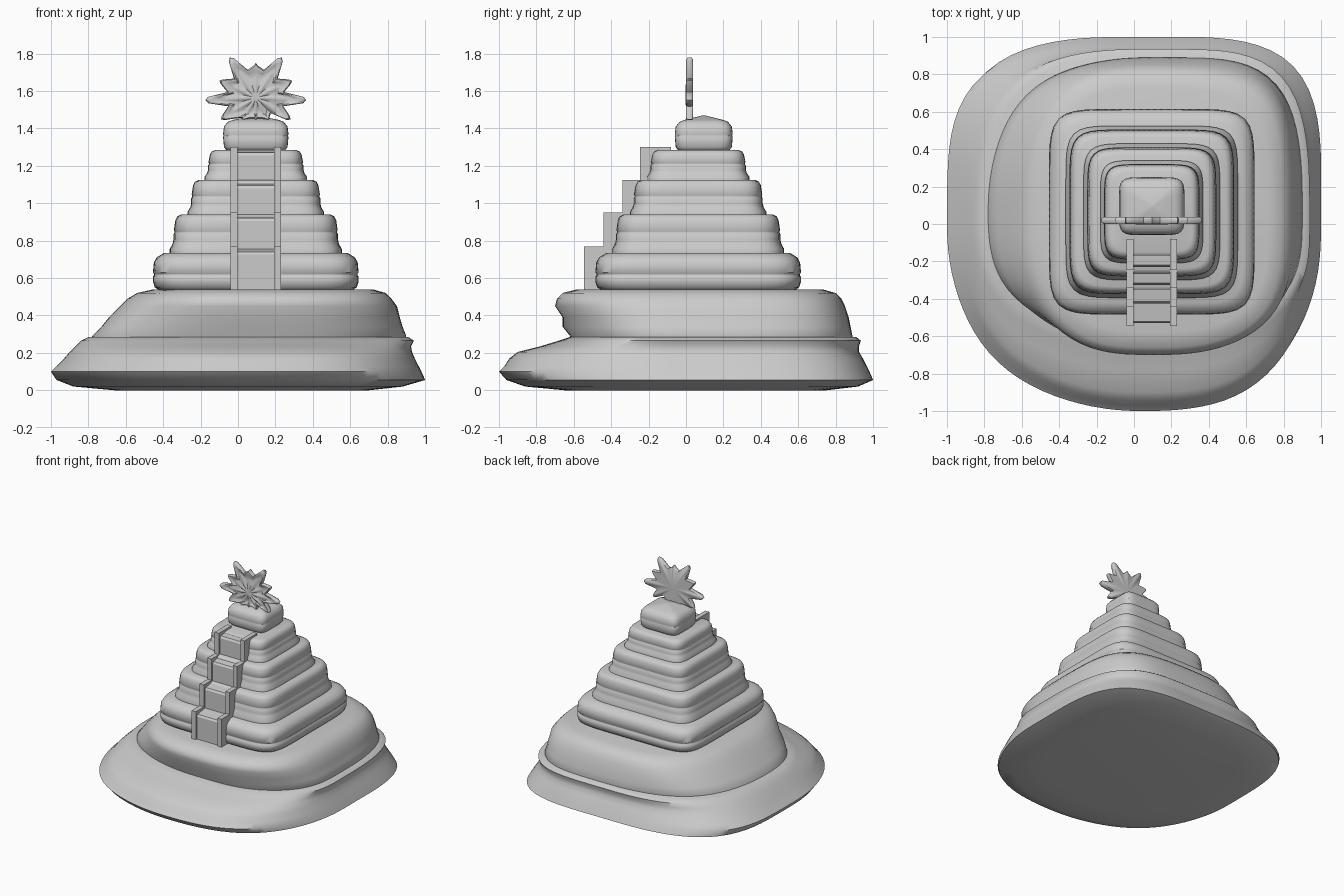
import bpy, math

cube = bpy.data.objects.get("Cube")
if cube:
    bpy.data.objects.remove(cube, do_unlink=True)

stone = bpy.data.materials.new("pale grey stone")
stone.use_nodes = True
GREY = (0.6, 0.6, 0.6, 1)
stone.diffuse_color = GREY
stone.node_tree.nodes["Principled BSDF"].inputs["Base Color"].default_value = GREY

CX, CY = 0.095, 0.065   # axis of the pyramid


def add_mesh(name, verts, faces, angle=40):
    mesh = bpy.data.meshes.new(name)
    mesh.from_pydata(verts, [], faces)
    mesh.materials.append(stone)
    obj = bpy.data.objects.new(name, mesh)
    bpy.context.collection.objects.link(obj)
    bpy.ops.object.select_all(action='DESELECT')
    obj.select_set(True)
    bpy.context.view_layer.objects.active = obj
    bpy.ops.object.shade_smooth_by_angle(angle=math.radians(angle))
    return obj


def loft(name, rings, low, high, centre, count=96, wobble=0.0):
    """Stack rounded squares given as (z, left, right, front, back); low and
    high hold one roundness exponent per quadrant for the first and last ring."""
    cx, cy = centre
    verts, faces = [], []
    for k, (z, x0, x1, y0, y1) in enumerate(rings):
        t = k / (len(rings) - 1)
        for i in range(count):
            a = 2 * math.pi * i / count
            c, s = math.cos(a), math.sin(a)
            q = i * 4 // count
            n = low[q] + t * (high[q] - low[q])
            r = (abs(c) ** n + abs(s) ** n) ** (-1 / n)
            r *= 1 + wobble * math.sin(5 * a + 9 * z) * math.sin(2 * a) ** 2
            verts.append((cx + r * c * (x1 - cx if c > 0 else cx - x0),
                          cy + r * s * (y1 - cy if s > 0 else cy - y0), z))
    for k in range(len(rings) - 1):
        for i in range(count):
            j = (i + 1) % count
            a, b = k * count, (k + 1) * count
            faces.append((a + i, a + j, b + j, b + i))
    faces.append(tuple(reversed(range(count))))
    top = (len(rings) - 1) * count
    faces.append(tuple(range(top, top + count)))
    return add_mesh(name, verts, faces, 55)


def square_tier(name, z0, z1, half, profile, n):
    """Pyramid tier from a profile of (height fraction, inset)."""
    rings = []
    for t, inset in profile:
        h = half - inset
        rings.append((z0 + t * (z1 - z0), CX - h, CX + h, CY - h, CY + h))
    loft(name, rings, [n] * 4, [n] * 4, (CX, CY))


def extrude_x(name, profile, x0, x1):
    """Prism along x from a (y, z) outline."""
    n = len(profile)
    verts = [(x, y, z) for x in (x0, x1) for y, z in profile]
    faces = [tuple(reversed(range(n))), tuple(range(n, 2 * n))]
    faces += [(i, (i + 1) % n, n + (i + 1) % n, n + i) for i in range(n)]
    return add_mesh(name, verts, faces, 30)


# Weathered rock base in two lopsided layers
loft("lower_mound", [
    (0.0, -0.66, 0.70, -0.65, 0.75), (0.02, -0.88, 0.88, -0.86, 0.92),
    (0.055, -0.97, 1.0, -0.96, 1.0), (0.10, -1.0, 0.98, -1.0, 0.98),
    (0.13, -0.97, 0.965, -0.97, 0.965), (0.17, -0.93, 0.945, -0.945, 0.945),
    (0.205, -0.90, 0.93, -0.90, 0.925), (0.235, -0.87, 0.925, -0.78, 0.925),
    (0.265, -0.84, 0.94, -0.68, 0.935), (0.285, -0.80, 0.91, -0.62, 0.91)],
    [4.4, 3.7, 2.15, 2.4], [3.8, 2.7, 2.4, 2.7], (0.05, 0.0), wobble=0.008)
loft("upper_mound", [
    (0.25, -0.78, 0.88, -0.62, 0.88), (0.29, -0.78, 0.90, -0.62, 0.89),
    (0.34, -0.73, 0.88, -0.66, 0.88), (0.39, -0.69, 0.865, -0.66, 0.87),
    (0.45, -0.63, 0.85, -0.70, 0.85), (0.49, -0.59, 0.82, -0.69, 0.83),
    (0.52, -0.54, 0.79, -0.66, 0.80), (0.54, -0.45, 0.72, -0.58, 0.73)],
    [3.6, 2.4, 2.4, 2.7], [3.6, 2.9, 2.7, 3.0], (CX, 0.05), wobble=0.01)

# Stepped pyramid, with faintly grooved rounded tiers
BASE = [(0, 0.04), (0.1, 0.01), (0.25, 0), (0.38, 0.0), (0.41, 0.006), (0.45, 0.006),
        (0.48, 0), (0.75, 0.005), (0.88, 0.02), (1, 0.06)]
TIER = [(0, 0), (0.12, 0.0), (0.25, 0.015), (0.36, 0.02), (0.5, 0.02), (0.53, 0.025),
        (0.57, 0.025), (0.6, 0.022), (0.85, 0.03), (0.95, 0.04), (1, 0.06)]
for i, (z0, z1, half, prof, n) in enumerate([
        (0.53, 0.735, 0.55, BASE, 7), (0.73, 0.94, 0.46, TIER, 7),
        (0.93, 1.125, 0.365, TIER, 6.5), (1.12, 1.285, 0.275, TIER, 6)]):
    square_tier(f"pyramid_tier_{i + 1}", z0, z1, half, prof, n)

# Small shrine with a shallow hipped roof
loft("shrine", [
    (1.28, -0.06, 0.25, -0.04, 0.23), (1.30, -0.075, 0.265, -0.055, 0.245),
    (1.355, -0.08, 0.27, -0.06, 0.25), (1.36, -0.077, 0.267, -0.057, 0.247),
    (1.37, -0.08, 0.27, -0.06, 0.25), (1.41, -0.075, 0.265, -0.055, 0.245),
    (1.435, -0.055, 0.245, -0.035, 0.225), (1.445, -0.03, 0.22, -0.01, 0.20),
    (1.47, 0.09, 0.10, 0.09, 0.10)],
    [6] * 4, [6] * 4, (CX, 0.095), 64)

# Staircase: stepped side rails with recessed treads between them
FRONTS = [-0.545, -0.44, -0.34, -0.245]
TOPS = [0.77, 0.95, 1.125, 1.30]
FLOOR, BACK = 0.535, -0.08
rail, treads = [(FRONTS[0], FLOOR)], [(FRONTS[0] + 0.015, FLOOR)]
for i, (y, z) in enumerate(zip(FRONTS, TOPS)):
    nxt = FRONTS[i + 1] if i < 3 else BACK - 0.015
    rail += [(y, z), (nxt if i < 3 else BACK, z)]
    treads += [(y + 0.015, z - 0.045), (y + 0.025, z - 0.03), (nxt + 0.015, z - 0.015)]
rail.append((BACK, FLOOR))
treads.append((BACK, FLOOR))
extrude_x("stair_rail_right", rail, -0.04, -0.002)
extrude_x("stair_rail_left", rail, 0.193, 0.231)
extrude_x("stair_treads", treads, -0.003, 0.194)

# Sunburst: blunt-rayed star with a raised rim, sunken band and ridged middle
RAYS = [(-3, 0.27), (25, 0.215), (57, 0.255), (90, 0.185), (123, 0.255), (155, 0.215),
        (183, 0.27), (212, 0.22), (240, 0.145), (270, 0.125), (300, 0.145), (328, 0.22)]
outline = []
for i, (deg, r) in enumerate(RAYS):
    nxt = RAYS[(i + 1) % len(RAYS)][0] + (360 if i == len(RAYS) - 1 else 0)
    outline += [(deg - 3.8, r - 0.014), (deg, r), (deg + 3.8, r - 0.014),
                ((deg + nxt) / 2, 0.155 if r > 0.15 else 0.115)]
LAYERS = [(0.96, 0.037), (1.0, 0.030), (1.0, 0.010), (0.95, 0.0),
          (0.86, 0.0), (0.76, 0.008), (0.6, 0.006), (0.3, -0.002)]
m = len(outline)
verts, faces = [], []
for scale, y in LAYERS:
    for k, (deg, r) in enumerate(outline):
        a = math.radians(deg)
        groove = 0.007 if k % 4 == 3 and scale < 0.8 else 0
        verts.append((0.095 + scale * r * math.cos(a), y + groove,
                      1.565 + scale * r * math.sin(a)))
for k in range(len(LAYERS) - 1):
    for i in range(m):
        j = (i + 1) % m
        faces.append((k * m + i, k * m + j, (k + 1) * m + j, (k + 1) * m + i))
verts += [(0.095, 0.037, 1.565), (0.095, -0.002, 1.565)]
last = (len(LAYERS) - 1) * m
for i in range(m):
    j = (i + 1) % m
    faces.append((j, i, len(verts) - 2))
    faces.append((last + i, last + j, len(verts) - 1))
add_mesh("sunburst", verts, faces, 50)

# Make every surface face outward
for obj in bpy.context.collection.objects:
    if obj.type == 'MESH':
        bpy.ops.object.select_all(action='DESELECT')
        obj.select_set(True)
        bpy.context.view_layer.objects.active = obj
        bpy.ops.object.mode_set(mode='EDIT')
        bpy.ops.mesh.select_all(action='SELECT')
        bpy.ops.mesh.normals_make_consistent(inside=False)
        bpy.ops.object.mode_set(mode='OBJECT')
